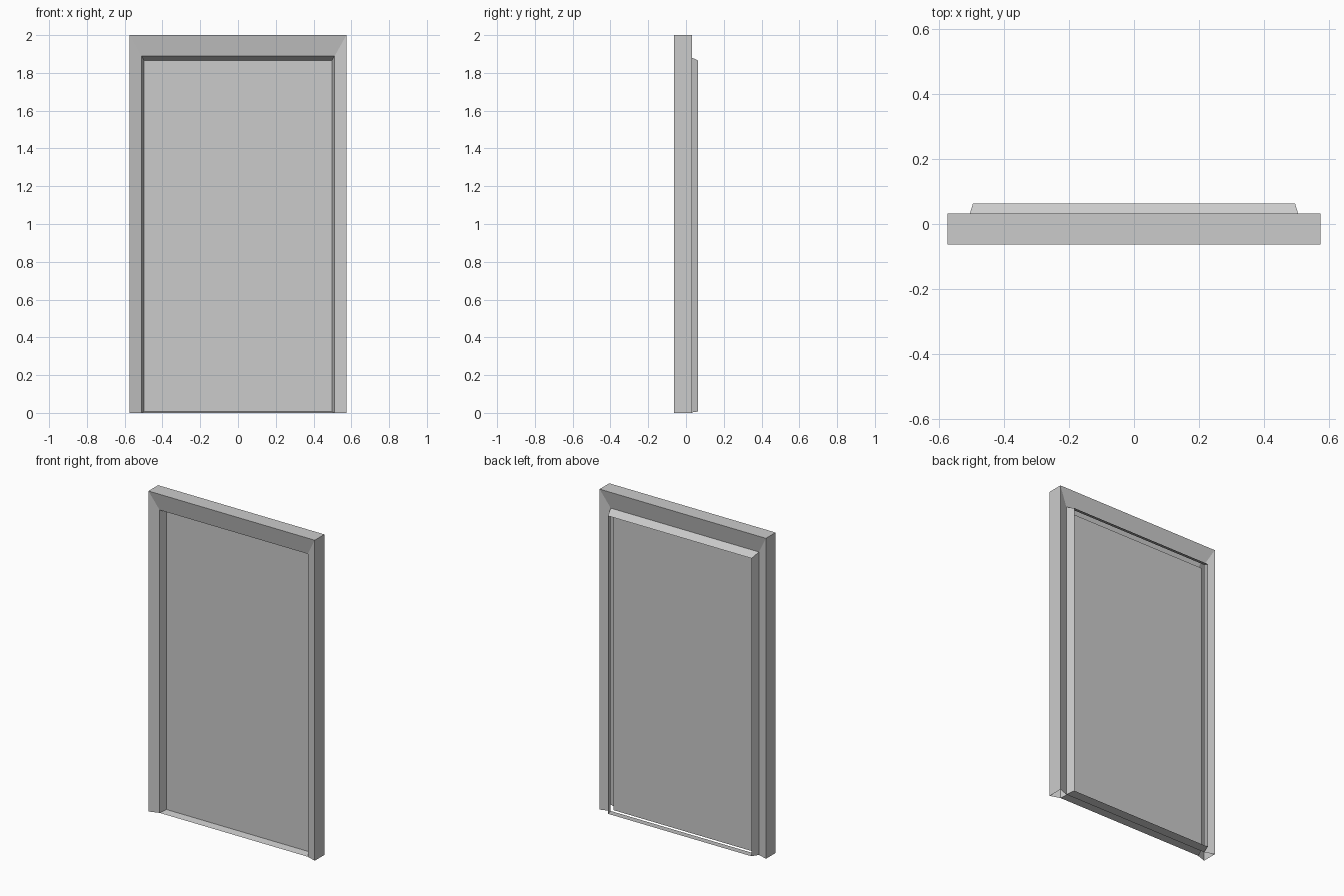
import bpy
import bmesh

if "Cube" in bpy.data.objects:
    bpy.data.objects.remove(bpy.data.objects["Cube"])


def loop(half, low, high, y):
    """Rectangle in the xz plane, starting bottom left and running over the top."""
    return [(-half, y, low), (-half, y, high), (half, y, high), (half, y, low)]


def loft(name, loops, closed, cap=False):
    """Skin successive rectangles; an open loft leaves out the bottom side."""
    bm = bmesh.new()
    rings = [[bm.verts.new(p) for p in ring] for ring in loops]
    for a, b in zip(rings, rings[1:]):
        for i in range(4 if closed else 3):
            j = (i + 1) % 4
            bm.faces.new((a[i], a[j], b[j], b[i]))
    if cap:
        bm.faces.new(rings[-1])
    bmesh.ops.recalc_face_normals(bm, faces=bm.faces)
    # keep the faces looking outward / toward the front
    if cap:
        bm.faces.ensure_lookup_table()
        if bm.faces[-1].normal.y > 0:
            bmesh.ops.reverse_faces(bm, faces=bm.faces)
    mesh = bpy.data.meshes.new(name)
    bm.to_mesh(mesh)
    bm.free()
    obj = bpy.data.objects.new(name, mesh)
    bpy.context.collection.objects.link(obj)
    return obj


OUTER, INNER, PANEL = 0.574, 0.512, 0.497
FRONT, BACK, TILT = -0.063, 0.032, 0.021

inner_front = loop(INNER, 0, 1.89, FRONT + TILT)
inner_back = loop(INNER, 0, 1.89, BACK - TILT)

# Hollow outer casing with inward sloping faces, open at the bottom
loft("door_casing", [inner_front, loop(OUTER, 0, 2, FRONT),
                     loop(OUTER, 0, 2, BACK), inner_back], closed=False)

# Tapered recess ending in the flat door panel
loft("door_panel", [inner_front, loop(PANEL, 0.007, 1.866, 0.005)],
     closed=True, cap=True)

# Tapered open rim standing out at the back
loft("back_rim", [inner_back, loop(PANEL - 0.001, 0.007, 1.866, 0.063)], closed=True)
